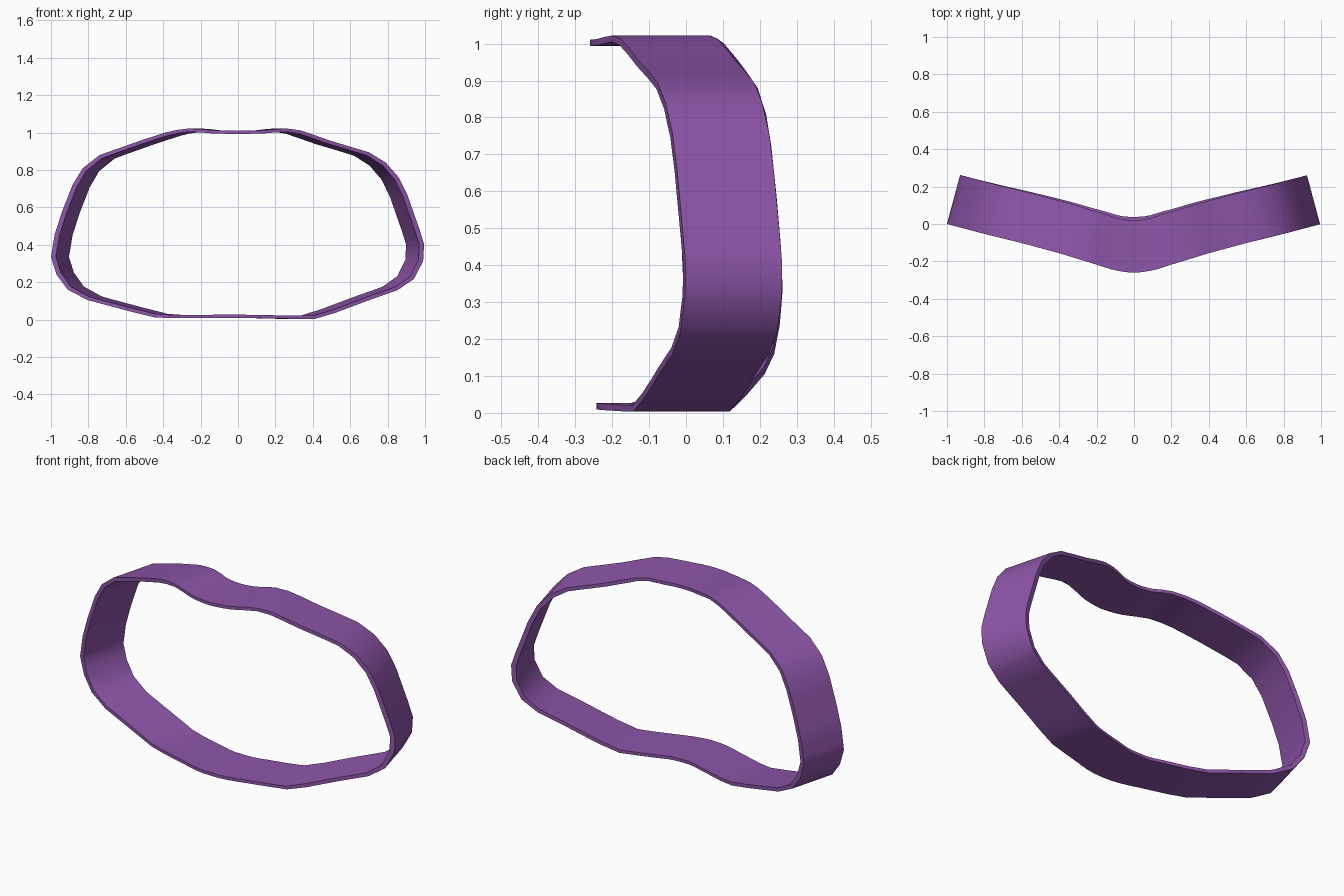
import bpy, bmesh, math
from mathutils import Vector

cube = bpy.data.objects.get("Cube")
if cube:
    bpy.data.objects.remove(cube, do_unlink=True)

purple = bpy.data.materials.new("purple")
purple.use_nodes = True
colour = (0.27, 0.093, 0.40, 1)
purple.diffuse_color = colour
purple.node_tree.nodes["Principled BSDF"].inputs["Base Color"].default_value = colour

# Outer outline of the front rim (x, z), clockwise from top centre
OUTLINE = [(0, 1.01), (0.12, 1.012), (0.19, 1.018), (0.26, 1.022), (0.33, 1.013),
           (0.40, 0.99), (0.49, 0.958), (0.70, 0.895), (0.79, 0.84), (0.86, 0.76),
           (0.906, 0.666), (0.97, 0.484), (0.995, 0.404), (0.99, 0.313), (0.94, 0.217),
           (0.853, 0.158), (0.70, 0.104), (0.516, 0.035), (0.41, 0.004), (0.32, 0.004),
           (0, 0.01), (-0.36, 0.008), (-0.45, 0.013), (-0.58, 0.045), (-0.805, 0.105),
           (-0.91, 0.16), (-0.97, 0.24), (-1, 0.334), (-0.98, 0.457), (-0.94, 0.58),
           (-0.885, 0.72), (-0.83, 0.81), (-0.74, 0.88), (-0.52, 0.958), (-0.39, 1.0),
           (-0.33, 1.014), (-0.265, 1.022), (-0.19, 1.018), (-0.12, 1.012)]

# Depth of the front rim against distance from the middle
DEPTH = [(0, -0.26), (0.05, -0.257), (0.1, -0.248), (0.15, -0.234), (0.2, -0.217),
         (0.28, -0.193), (0.4, -0.156), (0.6, -0.102), (0.8, -0.053), (1, 0)]


def front_depth(x, z):
    a = min(abs(x), 1)
    for (x0, y0), (x1, y1) in zip(DEPTH, DEPTH[1:]):
        if a <= x1:
            y = y0 + (y1 - y0) * (a - x0) / (x1 - x0)
            break
    return y + 0.018 * (1 - a) * max(0, 1 - 2 * z)


def back_offset(x):
    """The band leans outward with the wrap of the frame."""
    t = min(abs(x) / 0.3, 1)
    t = t * t * (3 - 2 * t)
    angle = math.radians(15) * t
    length = 0.28 - 0.009 * t
    return Vector((-math.copysign(math.sin(angle), x) * length, math.cos(angle) * length, 0))


# Subdivide long outline segments so that the wrap bends smoothly
points = []
for i, p in enumerate(OUTLINE):
    a, b = Vector(p), Vector(OUTLINE[(i + 1) % len(OUTLINE)])
    n = max(1, math.ceil((b - a).length / 0.06))
    points += [a.lerp(b, k / n) for k in range(n)]

# Sweep a thin rectangular section around the outline
bm = bmesh.new()
rings = []
count = len(points)
for i, p in enumerate(points):
    d = (points[(i + 1) % count] - points[i - 1]).normalized()
    inward = Vector((d.y, 0, -d.x))
    thick = 0.017 + 0.009 * abs(inward.x)
    outer = Vector((p.x, front_depth(p.x, p.y), p.y))
    inner = outer + inward * thick
    # the rim is square to the leaning band
    inner.y = front_depth(inner.x, p.y)
    off = back_offset(p.x)
    rings.append([bm.verts.new(v) for v in (outer, outer + off, inner + off, inner)])
for i, ring in enumerate(rings):
    nxt = rings[(i + 1) % count]
    for k in range(4):
        m = (k + 1) % 4
        bm.faces.new((ring[k], ring[m], nxt[m], nxt[k]))
bmesh.ops.recalc_face_normals(bm, faces=bm.faces)

mesh = bpy.data.meshes.new("frame_band")
bm.to_mesh(mesh)
bm.free()
mesh.materials.append(purple)
band = bpy.data.objects.new("frame_band", mesh)
bpy.context.collection.objects.link(band)
bpy.ops.object.select_all(action="DESELECT")
band.select_set(True)
bpy.context.view_layer.objects.active = band
bpy.ops.object.shade_smooth_by_angle(angle=math.radians(35))
